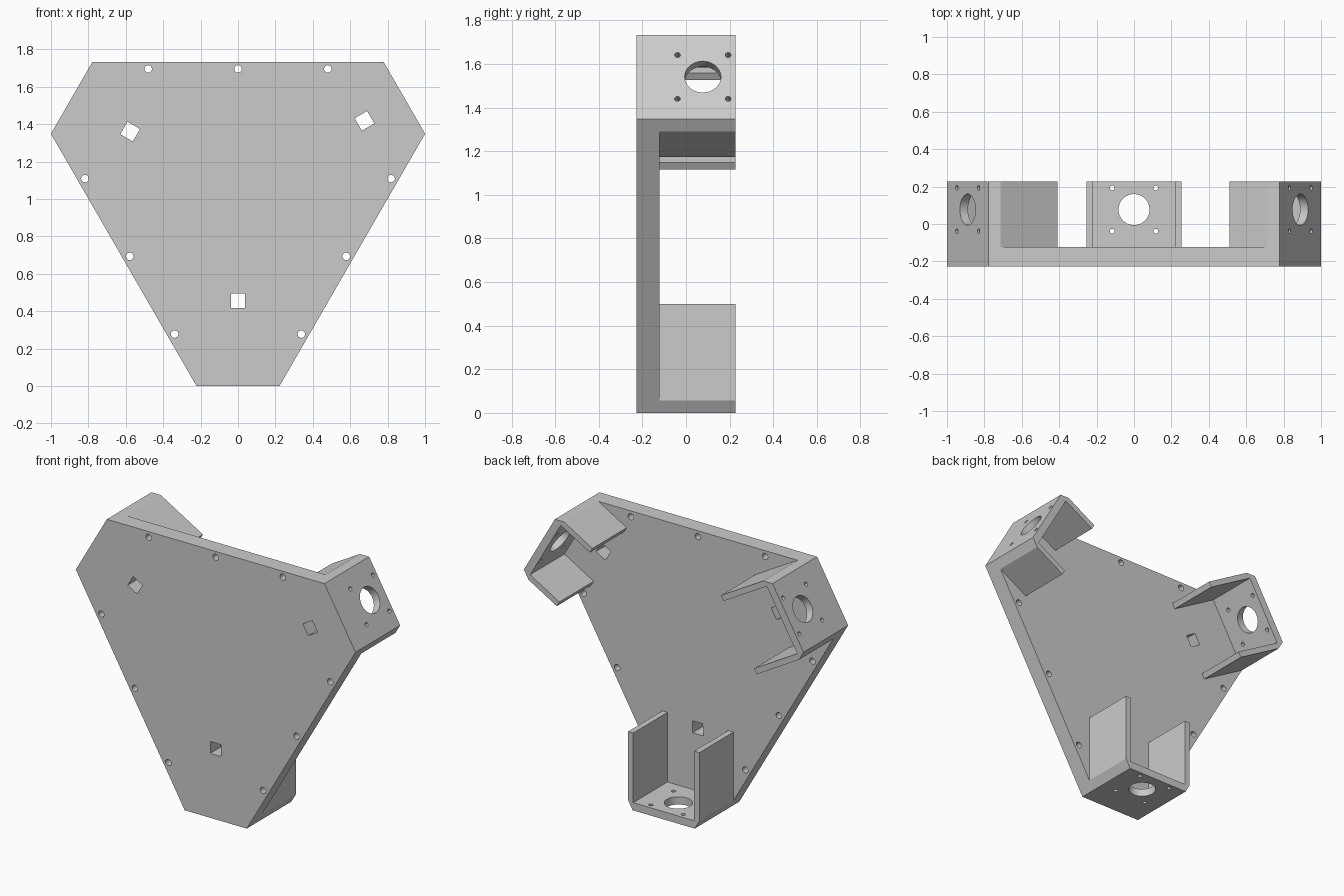
import bpy, bmesh
from math import radians
from mathutils import Matrix, Vector

if "Cube" in bpy.data.objects:
    bpy.data.objects.remove(bpy.data.objects["Cube"], do_unlink=True)

CENTRE = 1.027            # height of the three-fold axis
FRONT, PLATE_BACK, BACK = -0.228, -0.122, 0.228
HOLE_Y = 0.077            # depth of the round opening in each bracket

grey = bpy.data.materials.new("plain grey")
grey.use_nodes = True
colour = (0.6, 0.6, 0.6, 1)
grey.diffuse_color = colour
grey.node_tree.nodes["Principled BSDF"].inputs["Base Color"].default_value = colour


def turn(degrees):
    """Rotation about the three-fold axis."""
    up = Matrix.Translation((0, 0, CENTRE))
    return up @ Matrix.Rotation(radians(degrees), 4, 'Y') @ up.inverted()


def make_object(name, bm):
    bmesh.ops.recalc_face_normals(bm, faces=bm.faces)
    mesh = bpy.data.meshes.new(name)
    bm.to_mesh(mesh)
    bm.free()
    mesh.materials.append(grey)
    obj = bpy.data.objects.new(name, mesh)
    bpy.context.collection.objects.link(obj)
    return obj


def prism(name, outline, y0, y1, matrix):
    """Extrude an x-z outline from y0 to y1."""
    bm = bmesh.new()
    face = bm.faces.new([bm.verts.new((x, y0, z)) for x, z in outline])
    ext = bmesh.ops.extrude_face_region(bm, geom=[face])["geom"]
    moved = [v for v in ext if isinstance(v, bmesh.types.BMVert)]
    bmesh.ops.translate(bm, verts=moved, vec=(0, y1 - y0, 0))
    bm.transform(matrix)
    return make_object(name, bm)


def drill(bm, place, radius, depth, sides=32):
    bmesh.ops.create_cone(bm, cap_ends=True, segments=sides, radius1=radius,
                          radius2=radius, depth=depth, matrix=place)


def cut(obj, bm):
    """Subtract the drills, then drop the cutter."""
    cutter = make_object("cutter", bm)
    cutter.hide_render = True
    mod = obj.modifiers.new("holes", 'BOOLEAN')
    mod.operation, mod.solver, mod.object = 'DIFFERENCE', 'EXACT', cutter
    bpy.ops.object.select_all(action='DESELECT')
    bpy.context.view_layer.objects.active = obj
    obj.select_set(True)
    bpy.ops.object.modifier_apply(modifier=mod.name)
    bpy.data.objects.remove(cutter, do_unlink=True)
    bpy.ops.object.shade_smooth_by_angle(angle=radians(30))


# Each bracket: name, turn and depth of its side walls
brackets = [("bottom_bracket", 0, 0.5), ("left_bracket", -120, 0.291),
            ("right_bracket", 120, 0.406)]

# Base plate: triangle with cut corners
outline = []
for _, angle, _ in brackets:
    for x in (-0.222, 0.222):
        p = turn(angle) @ Vector((x, 0, 0))
        outline.append((p.x, p.z))
plate = prism("base_plate", outline, FRONT, PLATE_BACK, Matrix())

# Plate openings: screw holes along each long side, square slot by each bracket
bm = bmesh.new()
along_y = Matrix.Rotation(radians(90), 4, 'X')
mid = (FRONT + PLATE_BACK) / 2
for _, angle, depth in brackets:
    for x in (-0.48, 0, 0.48):
        spot = Matrix.Translation((x, mid, CENTRE + 0.668))
        drill(bm, turn(angle) @ spot @ along_y, 0.02, 0.3)
    slot = Matrix.Translation((0, mid, depth - 0.045))
    bmesh.ops.create_cube(bm, size=1, matrix=turn(angle) @ slot
                          @ Matrix.Diagonal((0.077, 0.3, 0.077, 1)))
cut(plate, bm)

# Motor brackets: U-shaped channels with bevelled outer corners
for name, angle, depth in brackets:
    half = [(0.222, 0), (0.255, 0.057), (0.255, depth), (0.218, depth), (0.218, 0.05)]
    channel = half + [(-x, z) for x, z in reversed(half)]
    bracket = prism(name, channel, PLATE_BACK, BACK, turn(angle))
    bm = bmesh.new()
    drill(bm, turn(angle) @ Matrix.Translation((0, HOLE_Y, 0.02)), 0.083, 0.2, 48)
    for x in (-0.116, 0.116):
        for y in (-0.116, 0.116):
            spot = Matrix.Translation((x, HOLE_Y + y, 0.02))
            drill(bm, turn(angle) @ spot, 0.013, 0.2, 24)
    cut(bracket, bm)
